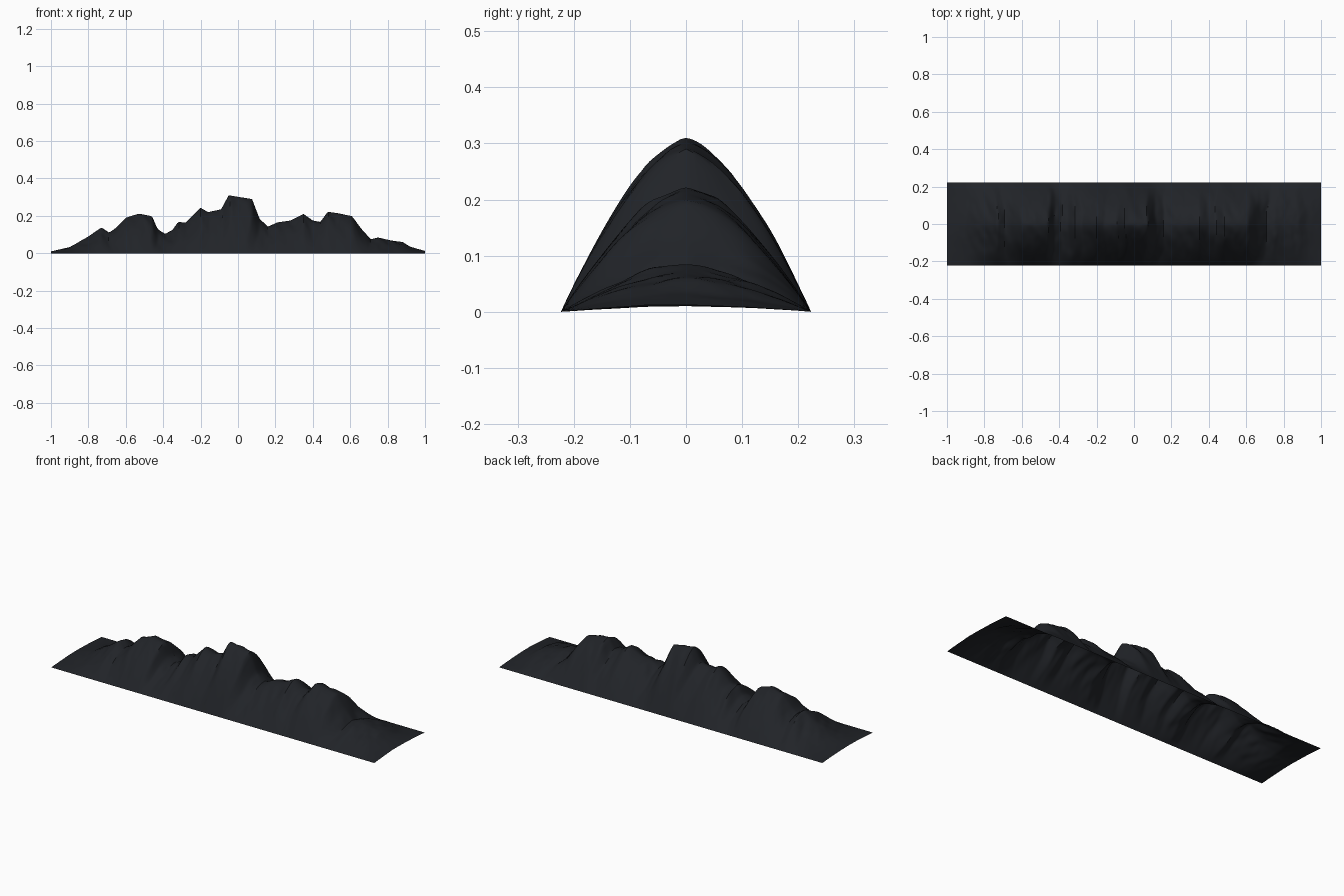
import bpy, bmesh, math
from mathutils import Vector, noise

if "Cube" in bpy.data.objects:
    bpy.data.objects.remove(bpy.data.objects["Cube"])

# Ridge line seen from the front: (x, height)
RIDGE = [(-1, .01), (-.9, .033), (-.86, .055), (-.8, .09), (-.73, .138), (-.69, .11),
         (-.66, .13), (-.6, .19), (-.53, .212), (-.46, .198), (-.43, .13), (-.39, .103),
         (-.35, .125), (-.32, .168), (-.28, .163), (-.2, .243), (-.16, .22), (-.09, .235),
         (-.05, .31), (.03, .297), (.075, .29), (.115, .185), (.16, .142), (.21, .165),
         (.28, .175), (.35, .21), (.4, .175), (.44, .167), (.48, .222), (.54, .213),
         (.61, .198), (.66, .13), (.71, .075), (.75, .084), (.82, .068), (.88, .06),
         (.92, .035), (1, .012)]
NX, NY, HALF = 240, 48, 0.223


def ridge(x):
    x = max(-1, min(1, x))
    for (x0, z0), (x1, z1) in zip(RIDGE, RIDGE[1:]):
        if x <= x1:
            return z0 + (z1 - z0) * (x - x0) / (x1 - x0)
    return RIDGE[-1][1]


def height(x, y):
    t = abs(y) / HALF
    fall = max(0, 1 - t ** 1.58)
    # gullies wander sideways as they run down the slope
    shift = .05 * t * noise.noise(Vector((x * 5, y * 7, 3.1)))
    base = ridge(x + shift)
    rough = noise.noise(Vector((x * 22 + y * 8, y * 7, 0))) * .012
    rough += noise.noise(Vector((x * 45, y * 20, 5))) * .004
    rough *= min(1, t * 4) * min(1, base / .08)
    return max(0, (base + rough) * fall)


# Mountain range: open terrain sheet
bm = bmesh.new()
rows = []
for j in range(NY + 1):
    y = HALF * (2 * j / NY - 1)
    rows.append([bm.verts.new((2 * i / NX - 1, y, height(2 * i / NX - 1, y)))
                 for i in range(NX + 1)])
for a, b in zip(rows, rows[1:]):
    for i in range(NX):
        bm.faces.new((a[i], a[i + 1], b[i + 1], b[i]))
mesh = bpy.data.meshes.new("mountain_range")
bm.to_mesh(mesh)
bm.free()
obj = bpy.data.objects.new("mountain_range", mesh)
bpy.context.collection.objects.link(obj)

# Dark rock
mat = bpy.data.materials.new("dark_rock")
mat.diffuse_color = (.015, .017, .021, 1)
mat.use_nodes = True
mat.node_tree.nodes["Principled BSDF"].inputs["Base Color"].default_value = mat.diffuse_color
mesh.materials.append(mat)

bpy.context.view_layer.objects.active = obj
obj.select_set(True)
bpy.ops.object.shade_smooth_by_angle(angle=math.radians(40))
